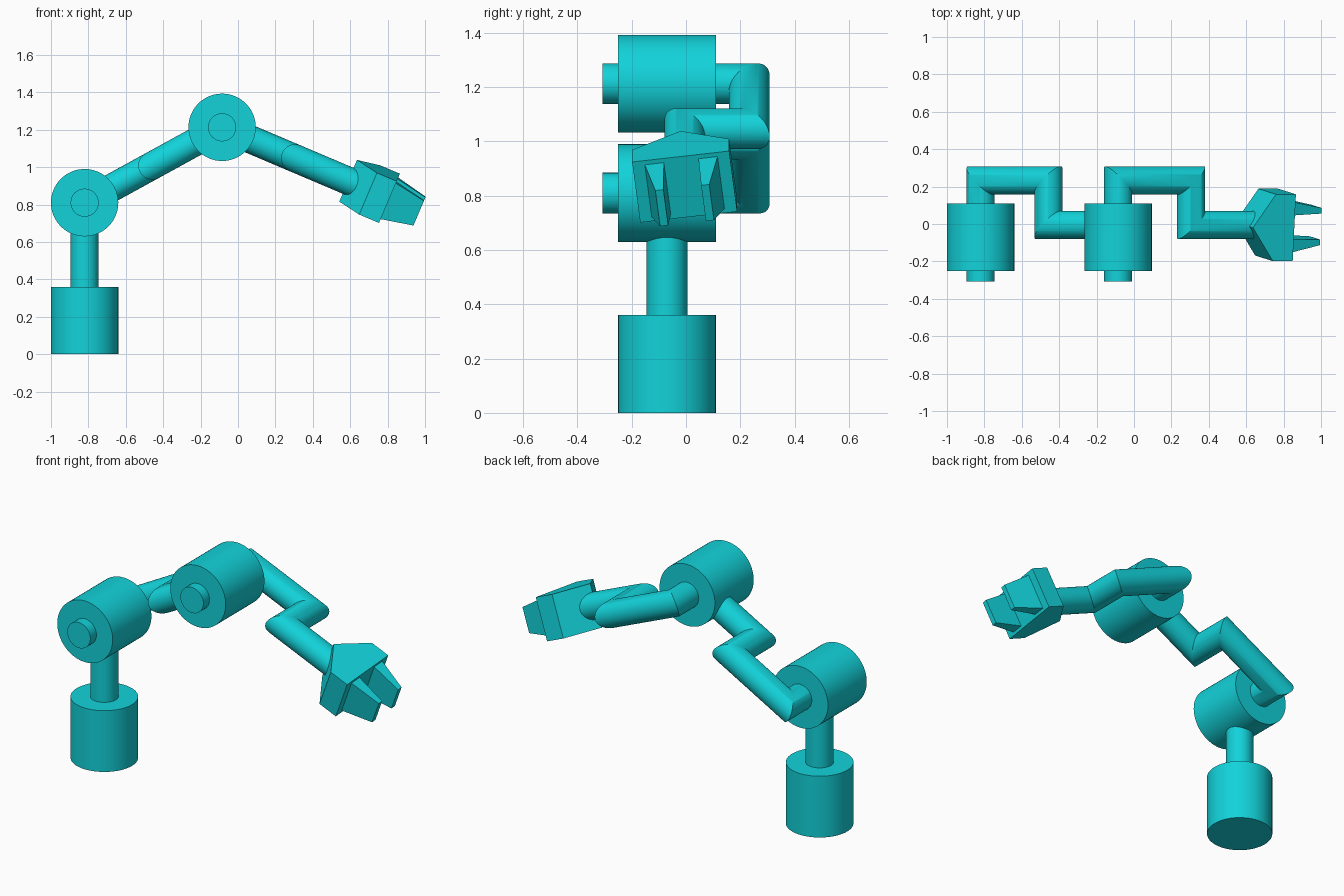
import bpy, bmesh, math
from mathutils import Matrix, Vector

if "Cube" in bpy.data.objects:
    bpy.data.objects.remove(bpy.data.objects["Cube"])

teal = bpy.data.materials.new("teal")
teal.diffuse_color = (0.006, 0.65, 0.70, 1)
teal.use_nodes = True
teal.node_tree.nodes["Principled BSDF"].inputs["Base Color"].default_value = teal.diffuse_color
SEG = 64
TUBE_R, DRUM_R = 0.075, 0.18
AXIS_Y = -0.07          # drum centre line
OUT_Y, IN_Y = 0.233, -0.005   # offset and inner runs of the cranked arms


def finish(name, bm, matrix, smooth=False):
    bmesh.ops.recalc_face_normals(bm, faces=bm.faces)
    me = bpy.data.meshes.new(name)
    bm.to_mesh(me)
    bm.free()
    me.materials.append(teal)
    ob = bpy.data.objects.new(name, me)
    bpy.context.collection.objects.link(ob)
    ob.matrix_world = matrix
    if smooth:
        bpy.ops.object.select_all(action='DESELECT')
        ob.select_set(True)
        bpy.context.view_layer.objects.active = ob
        bpy.ops.object.shade_smooth_by_angle(angle=math.radians(35))
    return ob


def cylinder(name, start, end, r):
    start, end = Vector(start), Vector(end)
    d = end - start
    bm = bmesh.new()
    bmesh.ops.create_cone(bm, cap_ends=True, segments=SEG, radius1=r, radius2=r, depth=d.length)
    m = Matrix.Translation((start + end) / 2) @ d.to_track_quat('Z', 'Y').to_matrix().to_4x4()
    finish(name, bm, m, True)


def loft(bm, rings):
    """Skin closed rings of equal length and cap both ends."""
    vs = [[bm.verts.new(p) for p in ring] for ring in rings]
    n = len(vs[0])
    for a, b in zip(vs, vs[1:]):
        for i in range(n):
            j = (i + 1) % n
            bm.faces.new((a[i], a[j], b[j], b[i]))
    bm.faces.new(vs[0])
    bm.faces.new(vs[-1])


def cranked_arm(name, origin, pitch, bend, length):
    """Round tube with mitred right-angle bends, running along local x."""
    path = [Vector(p) for p in ((0, 0), (0, OUT_Y), (bend, OUT_Y), (bend, IN_Y), (length, IN_Y))]
    normals = []
    for a, b in zip(path, path[1:]):
        d = (b - a).normalized()
        normals.append(Vector((-d.y, d.x)))
    rings = []
    for i, p in enumerate(path):
        if 0 < i < len(path) - 1:
            m = normals[i - 1] + normals[i]
        else:
            m = normals[0] if i == 0 else normals[-1]
        ring = []
        for k in range(SEG):
            a = 2 * math.pi * k / SEG
            q = p + m * TUBE_R * math.cos(a)
            ring.append((q.x, q.y, TUBE_R * math.sin(a)))
        rings.append(ring)
    bm = bmesh.new()
    loft(bm, rings)
    finish(name, bm, Matrix.Translation(origin) @ Matrix.Rotation(pitch, 4, 'Y'), True)


# base and post
cylinder("base", (-0.82, AXIS_Y, 0), (-0.82, AXIS_Y, 0.36), DRUM_R)
cylinder("post", (-0.82, AXIS_Y, 0.35), (-0.82, AXIS_Y, 0.75), TUBE_R)

# joint drums with their end stubs
shoulder, elbow = Vector((-0.82, 0, 0.81)), Vector((-0.085, 0, 1.213))
for name, c in (("shoulder", shoulder), ("elbow", elbow)):
    x, _, z = c
    cylinder(name + "_drum", (x, -0.25, z), (x, 0.11, z), DRUM_R)
    cylinder(name + "_stub", (x, -0.307, z), (x, -0.24, z), TUBE_R)

# cranked arms
span = elbow - shoulder
cranked_arm("upper_arm", shoulder, -math.atan2(span.z, span.x), 0.413, span.length)
pitch = math.radians(23)
cranked_arm("forearm", elbow, pitch, 0.424, 0.80)

# gripper frame: origin at the centre of the palm's front face, slightly rolled
tilt = Matrix.Rotation(pitch, 4, 'Y')
front = elbow + tilt @ Vector((0.972, IN_Y, 0))
grip = Matrix.Translation(front) @ tilt @ Matrix.Rotation(math.radians(7), 4, 'X')

# palm: five-sided plate pointing back at the arm
outline = [(0, 0.18), (-0.115, 0.18), (-0.24, 0), (-0.115, -0.18), (0, -0.18)]
bm = bmesh.new()
loft(bm, [[(x, y, z) for x, y in outline] for z in (-0.122, 0.122)])
finish("palm", bm, grip)

# two tapered fingers
for name, s in (("left_finger", 1), ("right_finger", -1)):
    bm = bmesh.new()
    loft(bm, [[(x, s * y, z) for y, z in ((y0, -h), (y1, -h), (y1, h), (y0, h))]
              for x, y0, y1, h in ((-0.01, 0.064, 0.137, 0.107), (0.175, 0.07, 0.1, 0.072))])
    finish(name, bm, grip)
